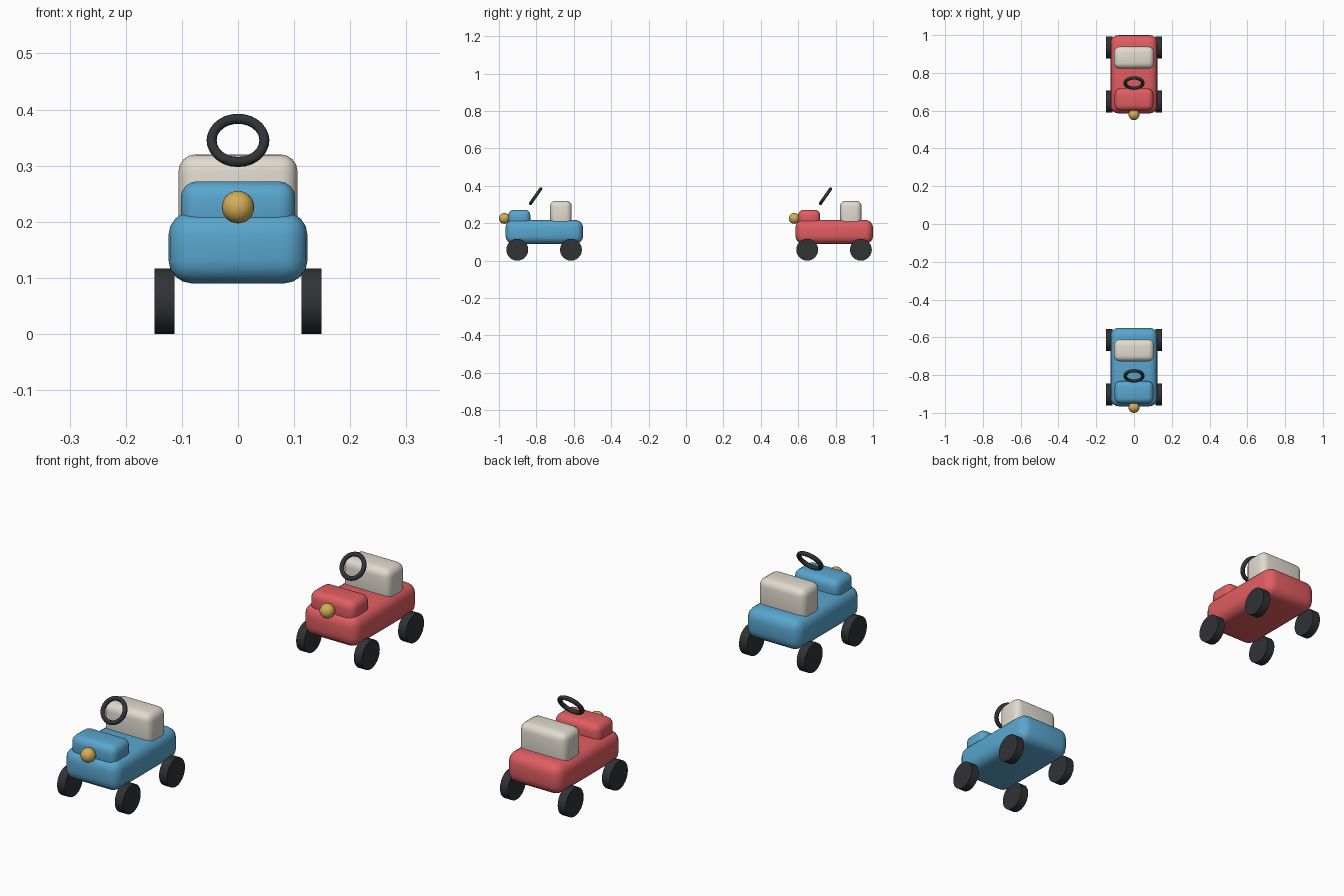
import bpy
import math

if "Cube" in bpy.data.objects:
    bpy.data.objects.remove(bpy.data.objects["Cube"])

def material(name, rgb):
    m = bpy.data.materials.new(name)
    m.diffuse_color = (*rgb, 1)
    m.use_nodes = True
    m.node_tree.nodes["Principled BSDF"].inputs["Base Color"].default_value = m.diffuse_color
    return m

BLUE = material("blue_paint", (0.10, 0.38, 0.62))
RED = material("red_paint", (0.75, 0.11, 0.12))
CREAM = material("cream", (0.75, 0.71, 0.63))
BLACK = material("rubber", (0.03, 0.032, 0.036))
GOLD = material("brass", (0.66, 0.42, 0.10))

def finish(name, mat, angle=40):
    ob = bpy.context.object
    ob.name = name
    ob.data.materials.append(mat)
    bpy.ops.object.shade_smooth_by_angle(angle=math.radians(angle))
    return ob

def rounded_box(name, mat, size, loc, radius):
    bpy.ops.mesh.primitive_cube_add(size=1, location=loc)
    ob = bpy.context.object
    ob.scale = size
    bpy.ops.object.transform_apply(location=False, rotation=False, scale=True)
    mod = ob.modifiers.new("round", 'BEVEL')
    mod.width = radius
    mod.segments = 4
    bpy.ops.object.modifier_apply(modifier=mod.name)
    return finish(name, mat)

def cart(prefix, paint, y):
    # y is the rear end of the body; the cart faces -y
    rounded_box(prefix + "_body", paint, (0.248, 0.415, 0.128), (0, y - 0.2075, 0.154), 0.042)
    rounded_box(prefix + "_bonnet", paint, (0.204, 0.117, 0.092), (0, y - 0.341, 0.226), 0.029)
    rounded_box(prefix + "_seat", CREAM, (0.212, 0.116, 0.14), (0, y - 0.119, 0.25), 0.030)

    # headlamp
    bpy.ops.mesh.primitive_uv_sphere_add(segments=20, ring_count=12, radius=0.029,
                                         location=(0, y - 0.421, 0.226))
    finish(prefix + "_headlamp", GOLD)

    # tilted steering wheel
    bpy.ops.mesh.primitive_torus_add(major_radius=0.047, minor_radius=0.009,
                                     major_segments=28, minor_segments=10,
                                     location=(0, y - 0.254, 0.345),
                                     rotation=(math.radians(55), 0, 0))
    finish(prefix + "_steering_wheel", BLACK, 60)

    # four wheels
    for end, dy in (("front", -0.352), ("rear", -0.065)):
        for side, sx in (("left", 1), ("right", -1)):
            bpy.ops.mesh.primitive_cylinder_add(vertices=24, radius=0.0585, depth=0.036,
                                                location=(sx * 0.131, y + dy, 0.0585),
                                                rotation=(0, math.pi / 2, 0))
            finish(f"{prefix}_{end}_{side}_wheel", BLACK)

cart("blue", BLUE, -0.55)
cart("red", RED, 1.0)
